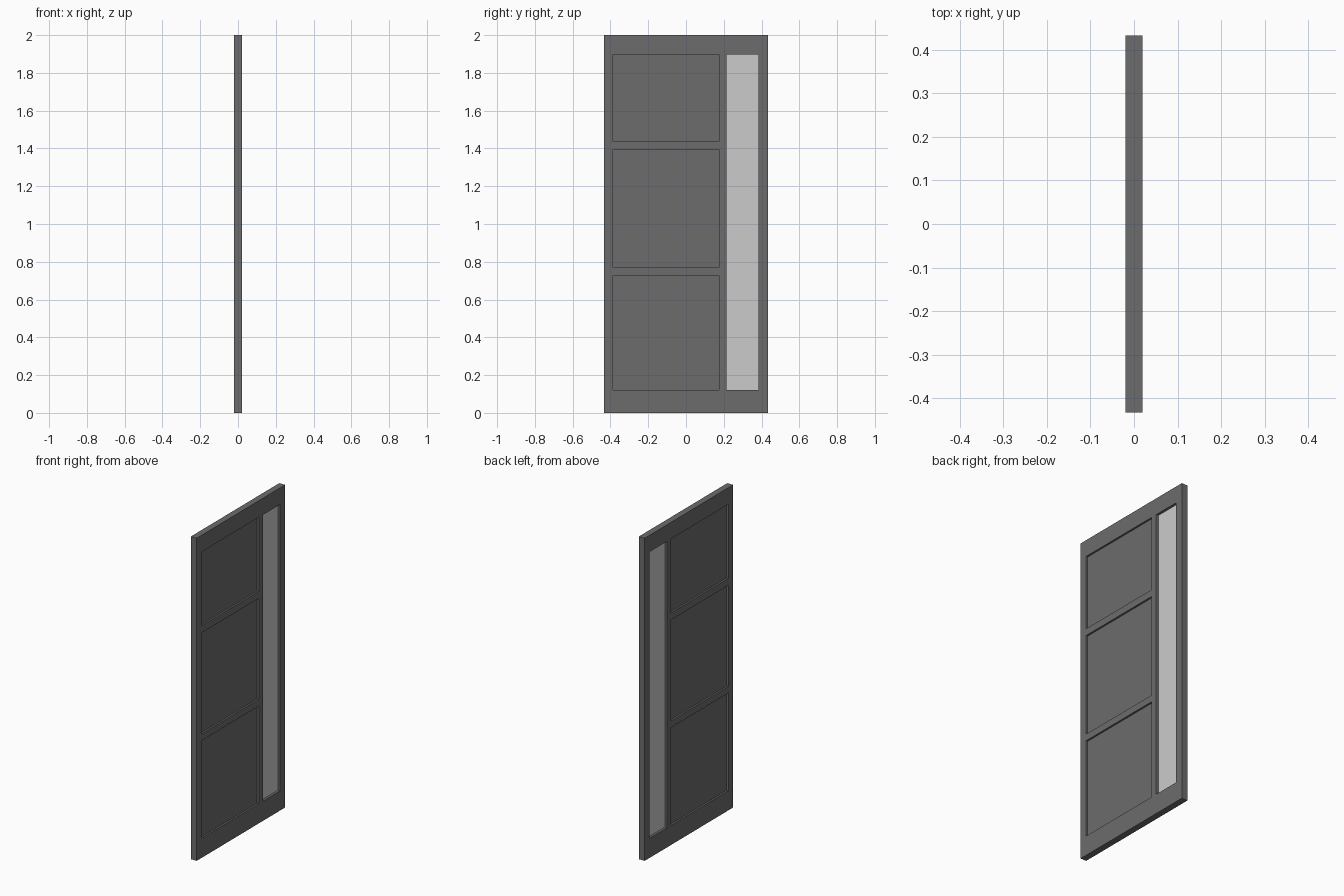
import bpy, bmesh
from mathutils import Matrix, Vector

if "Cube" in bpy.data.objects:
    bpy.data.objects.remove(bpy.data.objects["Cube"])


def material(name, rgb):
    m = bpy.data.materials.new(name)
    m.diffuse_color = (*rgb, 1)
    m.use_nodes = True
    m.node_tree.nodes["Principled BSDF"].inputs["Base Color"].default_value = m.diffuse_color
    return m


def boxes(name, half_x, rects, mat=None):
    """One object made of slabs; each rect is (y0, y1, z0, z1)."""
    bm = bmesh.new()
    for y0, y1, z0, z1 in rects:
        size = Matrix.Diagonal((2 * half_x, y1 - y0, z1 - z0, 1))
        place = Matrix.Translation(Vector((0, (y0 + y1) / 2, (z0 + z1) / 2)))
        bmesh.ops.create_cube(bm, size=1, matrix=place @ size)
    me = bpy.data.meshes.new(name)
    bm.to_mesh(me)
    bm.free()
    ob = bpy.data.objects.new(name, me)
    bpy.context.collection.objects.link(ob)
    if mat:
        me.materials.append(mat)
    return ob


def grow(r, d):
    return (r[0] - d, r[1] + d, r[2] - d, r[3] + d)


dark = material("dark_paint", (0.15, 0.15, 0.15))

# Openings: three stacked panels and one tall window
rows = [(0.122, 0.727), (0.769, 1.395), (1.438, 1.897)]
panels = [(-0.386, 0.175, z0, z1) for z0, z1 in rows]
window = (0.214, 0.385, 0.122, 1.897)

# Frame: one slab with the openings cut through
frame = boxes("door_frame", 0.02, [(-0.433, 0.433, 0, 2)], dark)
cutter = boxes("opening_cutter", 0.1, panels + [window])
cutter.hide_render = True
mod = frame.modifiers.new("openings", "BOOLEAN")
mod.operation = "DIFFERENCE"
mod.solver = "EXACT"
mod.object = cutter
bpy.context.view_layer.objects.active = frame
bpy.ops.object.modifier_apply(modifier=mod.name)
bpy.data.objects.remove(cutter)

# Recessed panels, set slightly into the frame
for name, rect in zip(("lower_panel", "middle_panel", "upper_panel"), panels):
    boxes(name, 0.009, [grow(rect, 0.004)], dark)

# Window pane
boxes("window_pane", 0.005, [grow(window, 0.004)])
